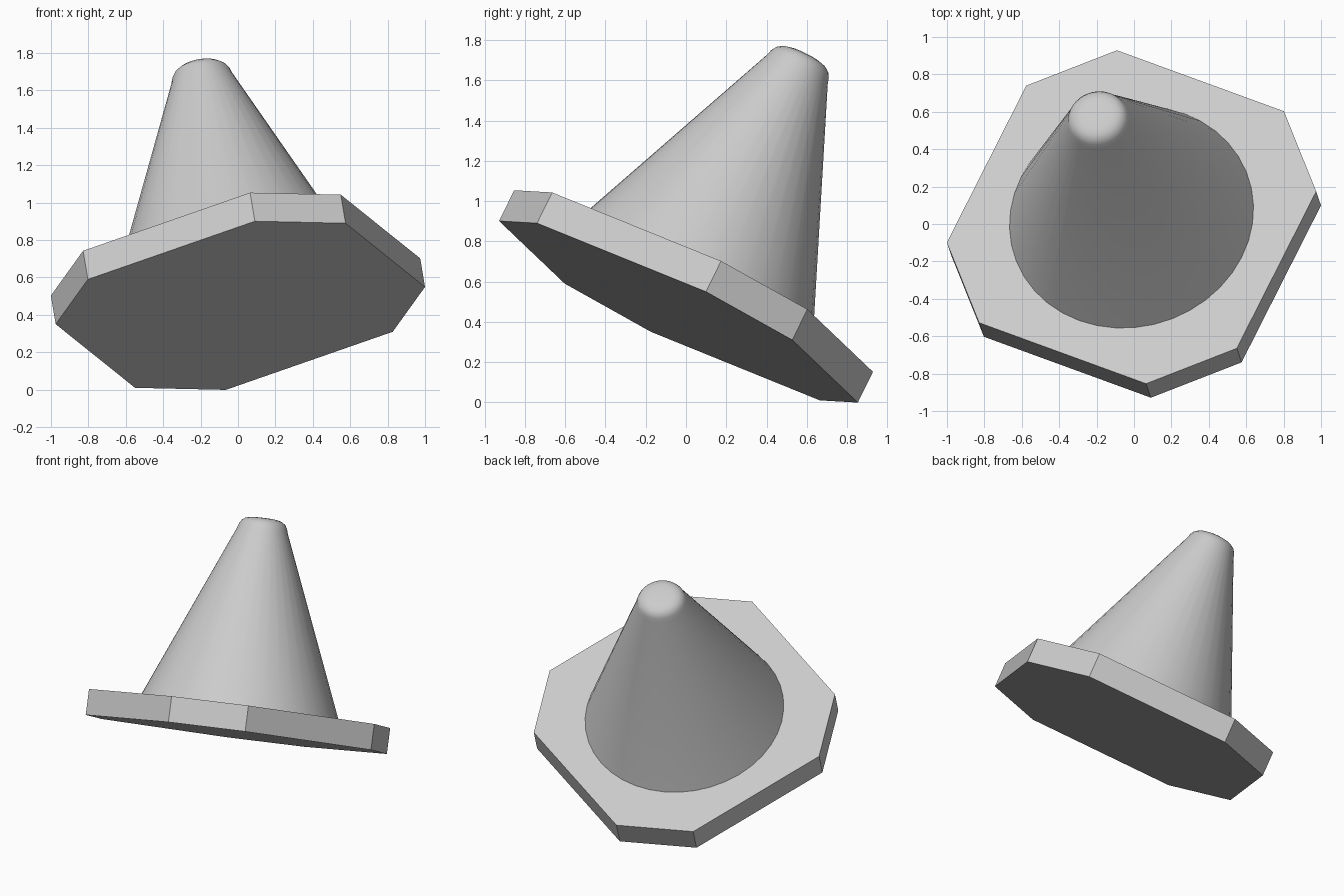
import bpy, bmesh, math
from mathutils import Matrix, Vector

if "Cube" in bpy.data.objects:
    bpy.data.objects.remove(bpy.data.objects["Cube"])

# Tilted frame shared by both parts: u, v lie in the base plate, n is the cone axis
u = Vector((0.8935, -0.326, 0.311)).normalized()
n = u.cross(Vector((0.4287, 0.8375, -0.339))).normalized()
v = n.cross(u)
frame = Matrix.Translation((0.0125, -0.0375, 0.45)) @ Matrix((u, v, n)).transposed().to_4x4()


def add_object(name, bm):
    bmesh.ops.recalc_face_normals(bm, faces=bm.faces[:])
    mesh = bpy.data.meshes.new(name)
    bm.to_mesh(mesh)
    bm.free()
    obj = bpy.data.objects.new(name, mesh)
    bpy.context.collection.objects.link(obj)
    obj.matrix_world = frame
    return obj


# Base plate: square with clipped corners, extruded
HALF, CLIP, THICK = 0.868, 0.5, 0.172
bm = bmesh.new()
corners = []
for i in range(4):
    turn = Matrix.Rotation(i * math.pi / 2, 3, 'Z')
    for p in ((HALF, -CLIP, 0), (HALF, CLIP, 0)):
        corners.append(bm.verts.new(turn @ Vector(p)))
face = bm.faces.new(corners)
ext = bmesh.ops.extrude_face_region(bm, geom=[face], use_keep_orig=True)
top = [g for g in ext['geom'] if isinstance(g, bmesh.types.BMVert)]
bmesh.ops.translate(bm, verts=top, vec=(0, 0, THICK))
add_object("base_plate", bm)

# Cone body: lathed profile with a rounded tip
profile = [(0.66, THICK), (0.168, 1.355), (0.159, 1.385), (0.145, 1.408),
           (0.122, 1.425), (0.09, 1.434), (0.045, 1.437), (0, 1.438)]
bm = bmesh.new()
pts = [bm.verts.new((r, 0, z)) for r, z in profile]
edges = [bm.edges.new(pair) for pair in zip(pts, pts[1:])]
bmesh.ops.spin(bm, geom=pts + edges, cent=(0, 0, 0), axis=(0, 0, 1),
               angle=2 * math.pi, steps=40, use_merge=True)
bmesh.ops.remove_doubles(bm, verts=bm.verts[:], dist=1e-4)
cone = add_object("cone_body", bm)
bpy.context.view_layer.objects.active = cone
cone.select_set(True)
bpy.ops.object.shade_smooth_by_angle(angle=math.radians(40))
